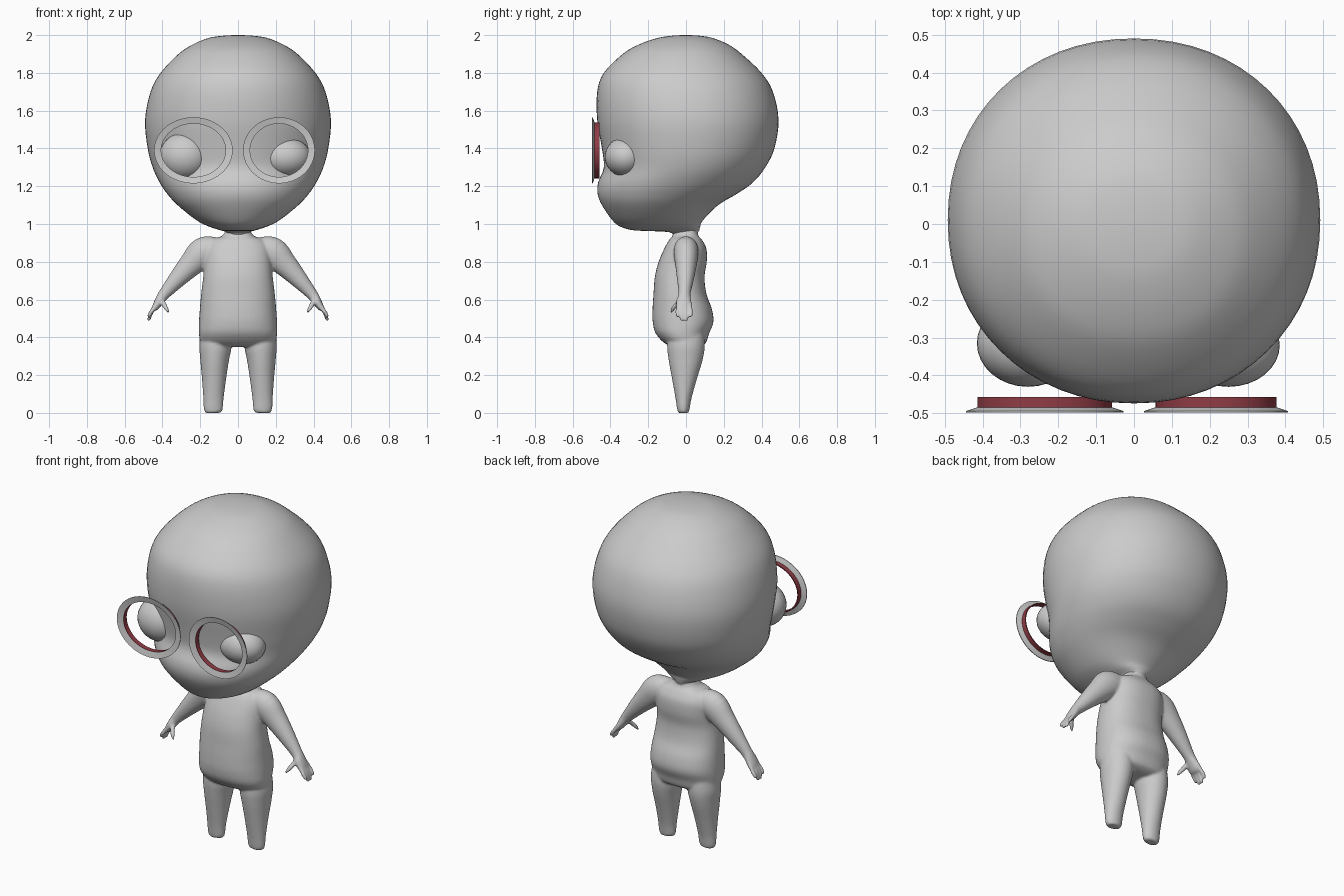
import bpy, bmesh, math
from mathutils import Vector

cube = bpy.data.objects.get("Cube")
if cube:
    bpy.data.objects.remove(cube, do_unlink=True)


def material(name, rgb):
    m = bpy.data.materials.new(name)
    m.use_nodes = True
    m.diffuse_color = (*rgb, 1)
    m.node_tree.nodes["Principled BSDF"].inputs["Base Color"].default_value = (*rgb, 1)
    return m


clay = material("light grey clay", (0.6, 0.6, 0.6))
red = material("dark red rim", (0.28, 0.045, 0.06))


def finish(name, bm, mat):
    bmesh.ops.recalc_face_normals(bm, faces=bm.faces)
    mesh = bpy.data.meshes.new(name)
    bm.to_mesh(mesh)
    bm.free()
    mesh.materials.append(mat)
    mesh.polygons.foreach_set("use_smooth", [True] * len(mesh.polygons))
    ob = bpy.data.objects.new(name, mesh)
    bpy.context.collection.objects.link(ob)
    return ob


def resample(rows, steps):
    """Smooth curve through rows of numbers."""
    out = []
    for i in range(len(rows) - 1):
        a, b, c, d = (rows[min(max(i + k, 0), len(rows) - 1)] for k in (-1, 0, 1, 2))
        for s in range(steps):
            t = s / steps
            out.append([q + t * (r - p) / 2 + t * t * (p - 2.5 * q + 2 * r - w / 2)
                        + t ** 3 * (1.5 * (q - r) + (w - p) / 2)
                        for p, q, r, w in zip(a, b, c, d)])
    return out + [list(rows[-1])]


def loft(bm, rows, sides=32, steps=4, power=2.0):
    """Closed tube; each row is x, y, z, radius across, radius in y."""
    rows = resample(rows, steps)
    rings = []
    for i, (x, y, z, ra, ry) in enumerate(rows):
        p, n = rows[max(i - 1, 0)], rows[min(i + 1, len(rows) - 1)]
        t = Vector((n[0] - p[0], 0, n[2] - p[2])).normalized()
        across = Vector((t.z, 0, -t.x))
        ring = []
        for k in range(sides):
            c, s = (f(math.tau * k / sides) for f in (math.cos, math.sin))
            c, s = (math.copysign(abs(v) ** (2 / power), v) for v in (c, s))
            ring.append(bm.verts.new(Vector((x, y, z)) + across * ra * c + Vector((0, s * ry, 0))))
        rings.append(ring)
    for a, b in zip(rings, rings[1:]):
        for k in range(sides):
            j = (k + 1) % sides
            bm.faces.new((a[k], a[j], b[j], b[k]))
    bm.faces.new(rings[0])
    bm.faces.new(rings[-1])


def profile(rows):
    """Turn z, front, back, half width into loft rows."""
    return [(0, (f + b) / 2, z, w, (b - f) / 2) for z, f, b, w in rows]


# Head
bm = bmesh.new()
loft(bm, profile([
    (0.93, -0.07, 0.06, 0.06), (0.957, -0.09, 0.065, 0.065), (0.966, -0.27, 0.07, 0.09),
    (0.985, -0.345, 0.075, 0.15), (1.02, -0.39, 0.09, 0.22), (1.1, -0.445, 0.17, 0.32),
    (1.16, -0.468, 0.27, 0.375), (1.22, -0.465, 0.355, 0.415), (1.3, -0.435, 0.42, 0.452),
    (1.4, -0.445, 0.468, 0.478), (1.55, -0.47, 0.49, 0.492), (1.7, -0.47, 0.46, 0.463),
    (1.8, -0.435, 0.4, 0.41), (1.9, -0.335, 0.295, 0.315), (1.95, -0.25, 0.225, 0.24),
    (1.985, -0.15, 0.14, 0.155), (1.997, -0.07, 0.07, 0.075), (2.0, -0.01, 0.01, 0.01)]),
    sides=64, power=2.1)
finish("head", bm, clay)

# Body: torso, legs, arms and fingers fused into one skin
bm = bmesh.new()
loft(bm, profile([
    (0.35, -0.07, 0.07, 0.15), (0.37, -0.115, 0.105, 0.195), (0.42, -0.16, 0.122, 0.207),
    (0.48, -0.176, 0.145, 0.207), (0.55, -0.177, 0.137, 0.202), (0.63, -0.172, 0.108, 0.195),
    (0.72, -0.165, 0.098, 0.184), (0.8, -0.145, 0.11, 0.178), (0.87, -0.115, 0.108, 0.17),
    (0.915, -0.09, 0.085, 0.14), (0.94, -0.07, 0.065, 0.08), (0.99, -0.06, 0.055, 0.058)]),
    sides=48, power=2.3)
for s in (-1, 1):
    loft(bm, [(s * x, y, z, a, b) for x, y, z, a, b in (
        (0.12, 0, 0.46, 0.07, 0.09), (0.12, 0, 0.36, 0.085, 0.1), (0.124, -0.002, 0.28, 0.076, 0.09),
        (0.127, -0.008, 0.18, 0.064, 0.066), (0.13, -0.013, 0.08, 0.054, 0.043),
        (0.131, -0.014, 0.02, 0.05, 0.033), (0.131, -0.014, 0, 0.04, 0.028))])
    loft(bm, [(s * x, y, z, a, b) for x, y, z, a, b in (
        (0.1, 0, 0.87, 0.06, 0.06), (0.18, 0, 0.85, 0.082, 0.066), (0.25, 0, 0.785, 0.065, 0.057),
        (0.32, -0.003, 0.71, 0.048, 0.045), (0.39, -0.008, 0.63, 0.031, 0.032),
        (0.415, -0.012, 0.595, 0.025, 0.04), (0.438, -0.012, 0.558, 0.018, 0.042),
        (0.445, -0.012, 0.548, 0.01, 0.035))])
    for k, drop in enumerate((0.505, 0.487, 0.485, 0.505)):
        y = -0.046 + k * 0.024
        loft(bm, [(s * 0.425, y * 0.8, 0.58, 0.012, 0.011), (s * 0.455, y, 0.54, 0.012, 0.0105),
                  (s * 0.472, y, drop + 0.01, 0.01, 0.009), (s * 0.477, y, drop, 0.006, 0.005)], 12)
    loft(bm, [(s * 0.405, -0.025, 0.6, 0.016, 0.016), (s * 0.39, -0.055, 0.57, 0.014, 0.014),
              (s * 0.375, -0.072, 0.545, 0.011, 0.011), (s * 0.367, -0.078, 0.53, 0.006, 0.006)], 12)
body = finish("body", bm, clay)
fuse = body.modifiers.new("fuse", "REMESH")
fuse.mode = "VOXEL"
fuse.voxel_size = 0.007
fuse.use_smooth_shade = True
soften = body.modifiers.new("soften", "SMOOTH")
soften.factor = 0.5
soften.iterations = 6

# Eyes
for name, centre, size in (("right_eye", (-0.28, -0.315, 1.36), (0.135, 0.115, 0.125)),
                           ("left_eye", (0.25, -0.32, 1.355), (0.135, 0.11, 0.105))):
    bm = bmesh.new()
    bmesh.ops.create_uvsphere(bm, u_segments=32, v_segments=20, radius=1)
    for v in bm.verts:
        v.co = Vector(a * b + c for a, b, c in zip(v.co, size, centre))
    finish(name, bm, clay)


def band(name, x, z, rows, mat):
    """Elliptical band; each row is y, half width, half height."""
    bm = bmesh.new()
    n = 64
    rings = [[bm.verts.new((x + w * math.cos(math.tau * k / n), y, z + h * math.sin(math.tau * k / n)))
              for k in range(n)] for y, w, h in rows]
    for a, b in zip(rings, rings[1:] + rings[:1]):
        for k in range(n):
            j = (k + 1) % n
            bm.faces.new((a[k], a[j], b[j], b[k]))
    ob = finish(name, bm, mat)
    bpy.context.view_layer.objects.active = ob
    ob.select_set(True)
    bpy.ops.object.shade_smooth_by_angle(angle=math.radians(30))
    ob.select_set(False)


# Spectacle rims: a red tube with a flared grey flange
for side, x, w in (("right", -0.236, 0.178), ("left", 0.217, 0.16)):
    h = 0.148
    band(side + "_rim", x, 1.39, [(-0.457, w, h), (-0.486, w, h),
                                  (-0.486, w - 0.006, h - 0.006), (-0.457, w - 0.006, h - 0.006)], red)
    band(side + "_flange", x, 1.39, [(-0.484, w, h), (-0.494, w + 0.03, h + 0.027),
                                     (-0.498, w + 0.03, h + 0.027), (-0.49, w - 0.007, h - 0.007)], clay)
